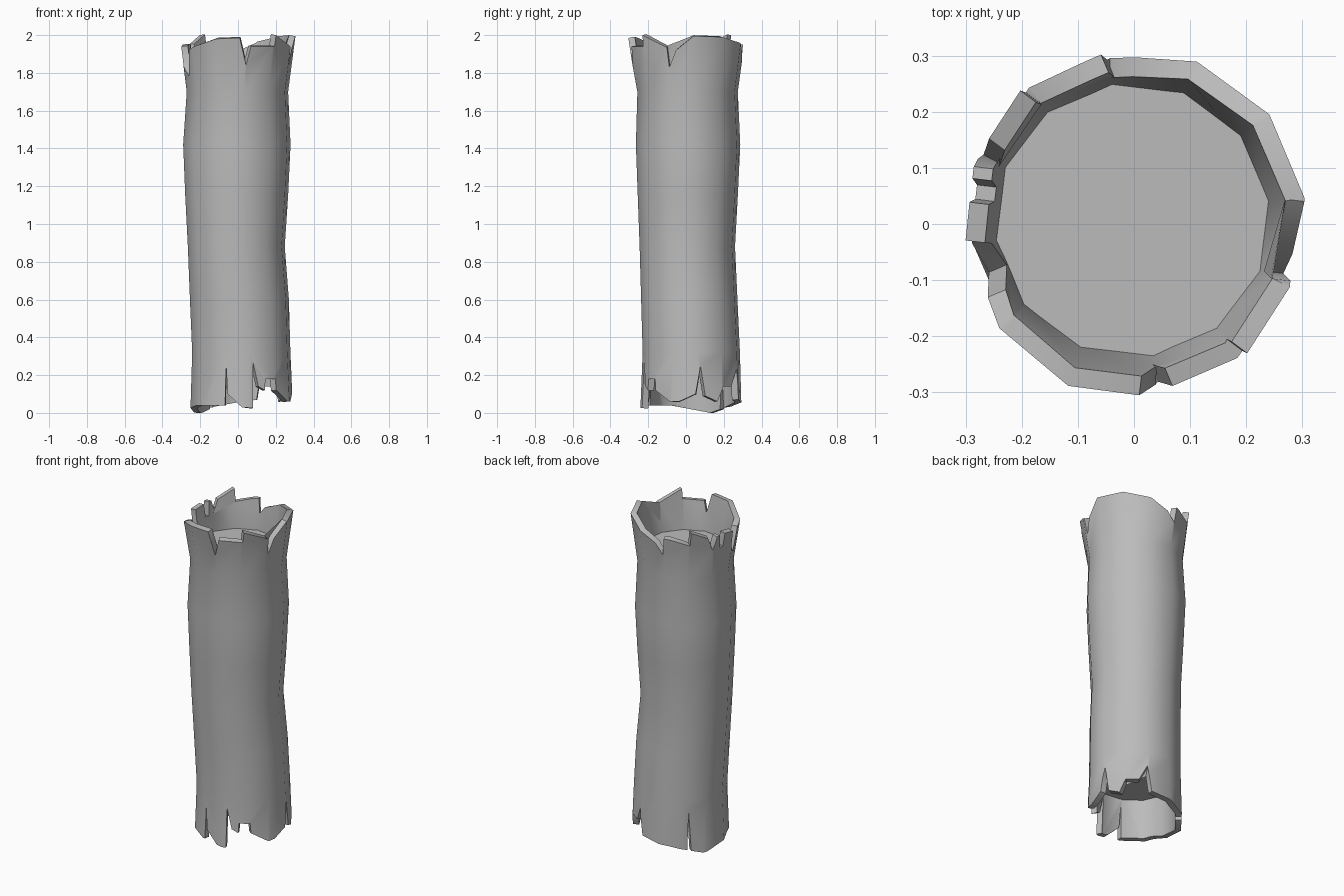
import bpy, bmesh, math
from mathutils import Vector

if "Cube" in bpy.data.objects:
    bpy.data.objects.remove(bpy.data.objects["Cube"])

SIDES = 12
TURN = 8          # angle of the first side edge
WALL = 0.035

# Wall cross-sections: height, then x min, x max, y min, y max
RINGS = [
    (0.00, -0.255, 0.295, -0.245, 0.297),
    (0.32, -0.245, 0.280, -0.232, 0.288),
    (0.60, -0.257, 0.272, -0.240, 0.275),
    (0.88, -0.268, 0.250, -0.248, 0.262),
    (1.15, -0.282, 0.268, -0.258, 0.277),
    (1.42, -0.293, 0.281, -0.268, 0.290),
    (1.70, -0.274, 0.268, -0.260, 0.277),
    (2.00, -0.312, 0.308, -0.315, 0.318),
]

# Broken ends: angle in degrees, height
TOP_EDGE = [(7, 1.995), (37, 1.99), (66, 1.96), (89, 1.91), (99, 1.85), (101, 1.95),
            (107, 1.95), (130, 1.92), (131, 2), (150, 1.95), (156, 1.87), (161, 1.95),
            (165, 1.95), (167, 1.87), (172, 1.87), (173, 1.95), (186, 1.94), (187, 1.84),
            (200, 1.78), (207, 1.92), (220, 1.94), (248, 1.98), (272, 1.985), (279, 1.84),
            (284, 1.94), (311, 1.94), (312, 2), (340, 1.935), (341, 1.83), (349, 1.92)]
LOW_EDGE = [(5, 0.1), (11, 0.25), (17, 0.09), (32, 0.06), (40, 0.14), (56, 0.14),
            (66, 0.23), (72, 0.07), (106, 0.05), (133, 0.03), (135, 0.26), (138, 0.02),
            (153, 0), (205, 0.04), (225, 0.04), (251, 0.04), (252, 0.25), (254, 0.1),
            (270, 0.03), (283, 0.025), (284, 0.265), (290, 0.14), (298, 0.12), (299, 0.18),
            (313, 0.18), (314, 0.12), (335, 0.06), (346, 0.06)]


def corner(k, z, inset=0):
    """Corner k of the twelve-sided section at height z."""
    for lo, hi in zip(RINGS, RINGS[1:]):
        if z <= hi[0]:
            break
    t = (z - lo[0]) / (hi[0] - lo[0])
    x0, x1, y0, y1 = (a + (b - a) * t for a, b in zip(lo[1:], hi[1:]))
    a = math.radians(TURN + 360 / SIDES * k)
    return Vector(((x0 + x1) / 2 + ((x1 - x0) / 2 - inset) * math.cos(a),
                   (y0 + y1) / 2 + ((y1 - y0) / 2 - inset) * math.sin(a), z))


def edge_height(edge, angle):
    """Height of a broken edge at any angle."""
    pts = [(a + s, z) for s in (-360, 0, 360) for a, z in edge]
    for (a0, z0), (a1, z1) in zip(pts, pts[1:]):
        if a0 <= angle <= a1:
            return z0 + (z1 - z0) * (angle - a0) / (a1 - a0)


def make_object(name, bm, mat):
    mesh = bpy.data.meshes.new(name)
    bm.to_mesh(mesh)
    bm.free()
    obj = bpy.data.objects.new(name, mesh)
    bpy.context.collection.objects.link(obj)
    mesh.materials.append(mat)
    return obj


grey = bpy.data.materials.new("plain grey")
grey.use_nodes = True
grey.diffuse_color = (0.5, 0.5, 0.5, 1)
grey.node_tree.nodes["Principled BSDF"].inputs["Base Color"].default_value = (0.5, 0.5, 0.5, 1)

# Trunk wall: plain rows between the ends
bm = bmesh.new()
rows = [[bm.verts.new(corner(k, ring[0])) for k in range(SIDES)] for ring in RINGS[1:-1]]
for low, high in zip(rows, rows[1:]):
    for k in range(SIDES):
        n = (k + 1) % SIDES
        bm.faces.new((low[k], low[n], high[n], high[k]))


def add_broken_end(row, edge, upward):
    """Join a row to a jagged edge, one many-sided face per side."""
    step = 360 / SIDES
    ends = [bm.verts.new(corner(k, edge_height(edge, TURN + step * k))) for k in range(SIDES)]
    for k in range(SIDES):
        n = (k + 1) % SIDES
        start = TURN + step * k
        inner = []
        for a, z in sorted((a + s, z) for s in (0, 360) for a, z in edge):
            t = (a - start) / step
            if 0.01 < t < 0.99:
                inner.append(bm.verts.new(corner(k, z).lerp(corner(k + 1, z), t)))
        loop = [row[k], ends[k]] + inner + [ends[n], row[n]]
        bm.faces.new(loop[::-1] if upward else loop)


add_broken_end(rows[-1], TOP_EDGE, True)
add_broken_end(rows[0], LOW_EDGE, False)
trunk = make_object("trunk_wall", bm, grey)

# Wall thickness, applied so the broken rims stay crisp
solid = trunk.modifiers.new("thickness", "SOLIDIFY")
solid.thickness = WALL
solid.offset = -1
bpy.ops.object.select_all(action="DESELECT")
bpy.context.view_layer.objects.active = trunk
trunk.select_set(True)
bpy.ops.object.modifier_apply(modifier="thickness")
bpy.ops.object.shade_smooth_by_angle(angle=math.radians(40))

# Flat plugs closing the hollow ends
for name, z, upward in (("top_plug", 1.77, True), ("bottom_plug", 0.28, False)):
    bm = bmesh.new()
    ring = [bm.verts.new(corner(k, z, WALL - 0.005)) for k in range(SIDES)]
    bm.faces.new(ring if upward else ring[::-1])
    make_object(name, bm, grey)
